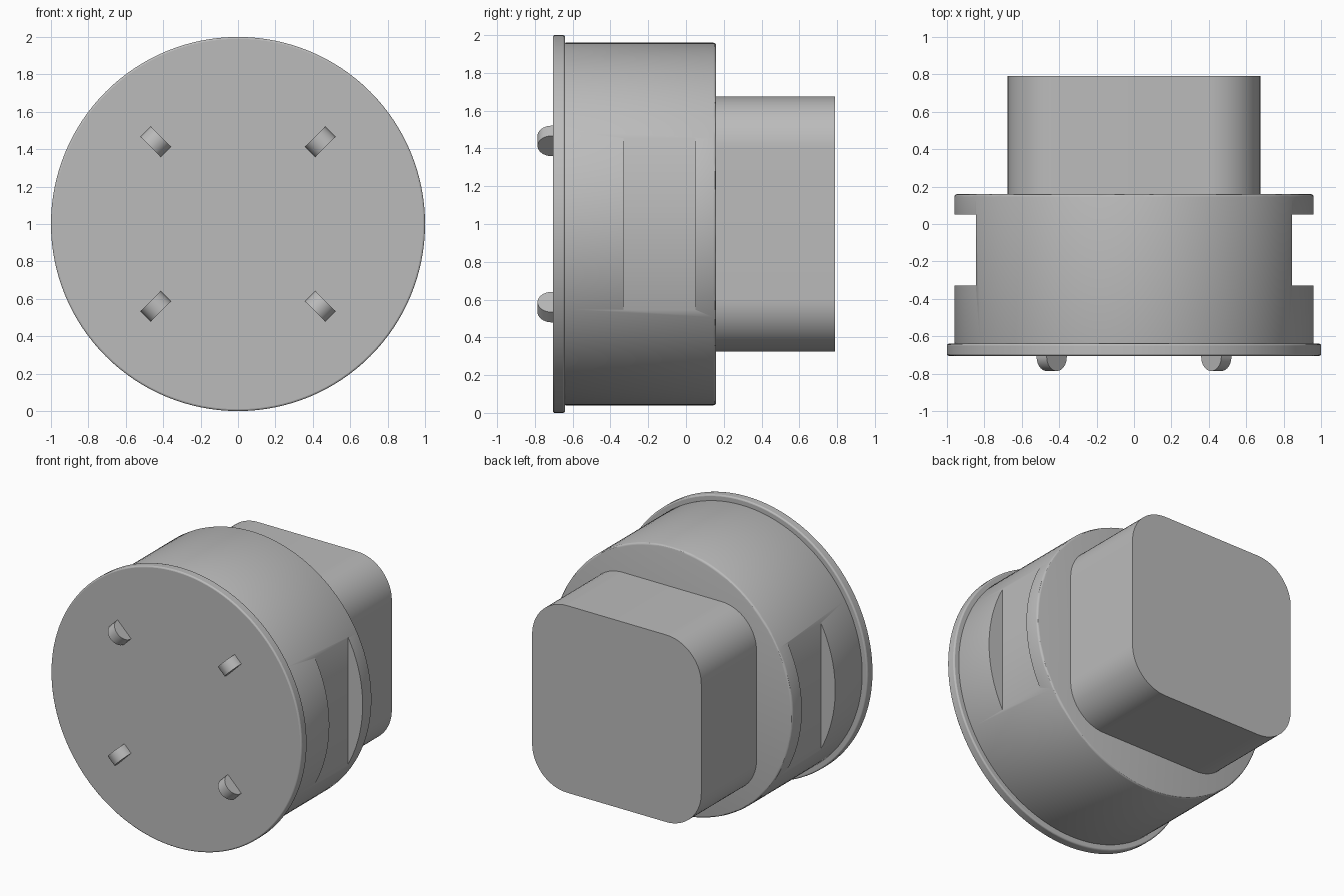
import bpy, bmesh, math
from mathutils import Matrix, Vector

cube = bpy.data.objects.get("Cube")
if cube:
    bpy.data.objects.remove(cube, do_unlink=True)

grey = bpy.data.materials.new("plain grey")
grey.use_nodes = True
COLOUR = (0.5, 0.5, 0.5, 1)
grey.diffuse_color = COLOUR
grey.node_tree.nodes["Principled BSDF"].inputs["Base Color"].default_value = COLOUR


def extrude_outline(name, outline, depth, matrix):
    """Extrude a flat XY outline along local +z, then place it."""
    bm = bmesh.new()
    face = bm.faces.new([bm.verts.new((x, y, 0)) for x, y in outline])
    new = bmesh.ops.extrude_face_region(bm, geom=[face])["geom"]
    verts = [v for v in new if isinstance(v, bmesh.types.BMVert)]
    bmesh.ops.translate(bm, verts=verts, vec=(0, 0, depth))
    bmesh.ops.recalc_face_normals(bm, faces=bm.faces)
    bm.transform(matrix)
    mesh = bpy.data.meshes.new(name)
    bm.to_mesh(mesh)
    bm.free()
    mesh.materials.append(grey)
    obj = bpy.data.objects.new(name, mesh)
    bpy.context.collection.objects.link(obj)
    return obj


def arc(radius, start, end, steps, cx=0, cy=0):
    angles = [math.radians(start + (end - start) * i / steps) for i in range(steps + 1)]
    return [(cx + radius * math.cos(a), cy + radius * math.sin(a)) for a in angles]


def along_y(y):
    """Local z becomes +y, local y becomes -z, centred at height 1."""
    return Matrix.Translation((0, y, 1)) @ Matrix.Rotation(-math.pi / 2, 4, 'X')


def bevel(obj, width):
    mod = obj.modifiers.new("rounded rim", 'BEVEL')
    mod.width = width
    mod.segments = 3
    mod.limit_method = 'ANGLE'
    mod.angle_limit = math.radians(40)


def smooth(obj):
    bpy.ops.object.select_all(action='DESELECT')
    obj.select_set(True)
    bpy.context.view_layer.objects.active = obj
    bpy.ops.object.shade_smooth_by_angle(angle=math.radians(30))


circle = arc(1, 0, 360, 128)[:-1]

# Front disc with a softly rounded rim
disc = extrude_outline("front_disc", circle, 0.065, along_y(-0.705))
bevel(disc, 0.01)
smooth(disc)

# Round body
body = extrude_outline("round_body", [(x * 0.96, y * 0.96) for x, y in circle],
                       0.81, along_y(-0.65))
bevel(body, 0.015)

# Flat-bottomed side slots cut from the body
for side, sign in (("left", 1), ("right", -1)):
    bpy.ops.mesh.primitive_cube_add(size=1, location=(sign * 1.05, -0.14, 1))
    cutter = bpy.context.object
    cutter.name = side + "_slot_cutter"
    cutter.scale = (0.41, 0.38, 1.2)
    cutter.data.materials.append(grey)
    cutter.hide_render = True
    cutter.hide_viewport = True
    mod = body.modifiers.new(side + " slot", 'BOOLEAN')
    mod.operation = 'DIFFERENCE'
    mod.solver = 'EXACT'
    mod.object = cutter

# Bake the cuts so that the cutters can go
bpy.context.view_layer.update()
graph = bpy.context.evaluated_depsgraph_get()
baked = bpy.data.meshes.new_from_object(body.evaluated_get(graph))
body.modifiers.clear()
body.data = baked
for side in ("left", "right"):
    bpy.data.objects.remove(bpy.data.objects[side + "_slot_cutter"], do_unlink=True)
smooth(body)

# Rounded square block at the back
HALF, CORNER = 0.675, 0.28
inner = HALF - CORNER
outline = []
for i, (sx, sy) in enumerate(((1, 1), (-1, 1), (-1, -1), (1, -1))):
    outline += arc(CORNER, 90 * i, 90 * i + 90, 16, sx * inner, sy * inner)
smooth(extrude_outline("back_block", outline, 0.64, along_y(0.15)))

# Four half-round pegs, each lying along its radius of the disc
WIDTH = 0.076
profile = [(0.076, -0.01)] + arc(0.076, 0, 180, 20) + [(-0.076, -0.01)]
for row, sz in (("upper", 1), ("lower", -1)):
    for side, sx in (("left", 1), ("right", -1)):
        radial = Vector((sx, 0, sz)).normalized()
        out = Vector((0, -1, 0))
        axis = radial.cross(out)
        place = Matrix((radial, out, axis)).transposed().to_4x4()
        centre = Vector((sx * 0.44, -0.71, 1 + sz * 0.44))
        place = Matrix.Translation(centre - axis * WIDTH / 2) @ place
        smooth(extrude_outline(f"{row}_{side}_peg", profile, WIDTH, place))
